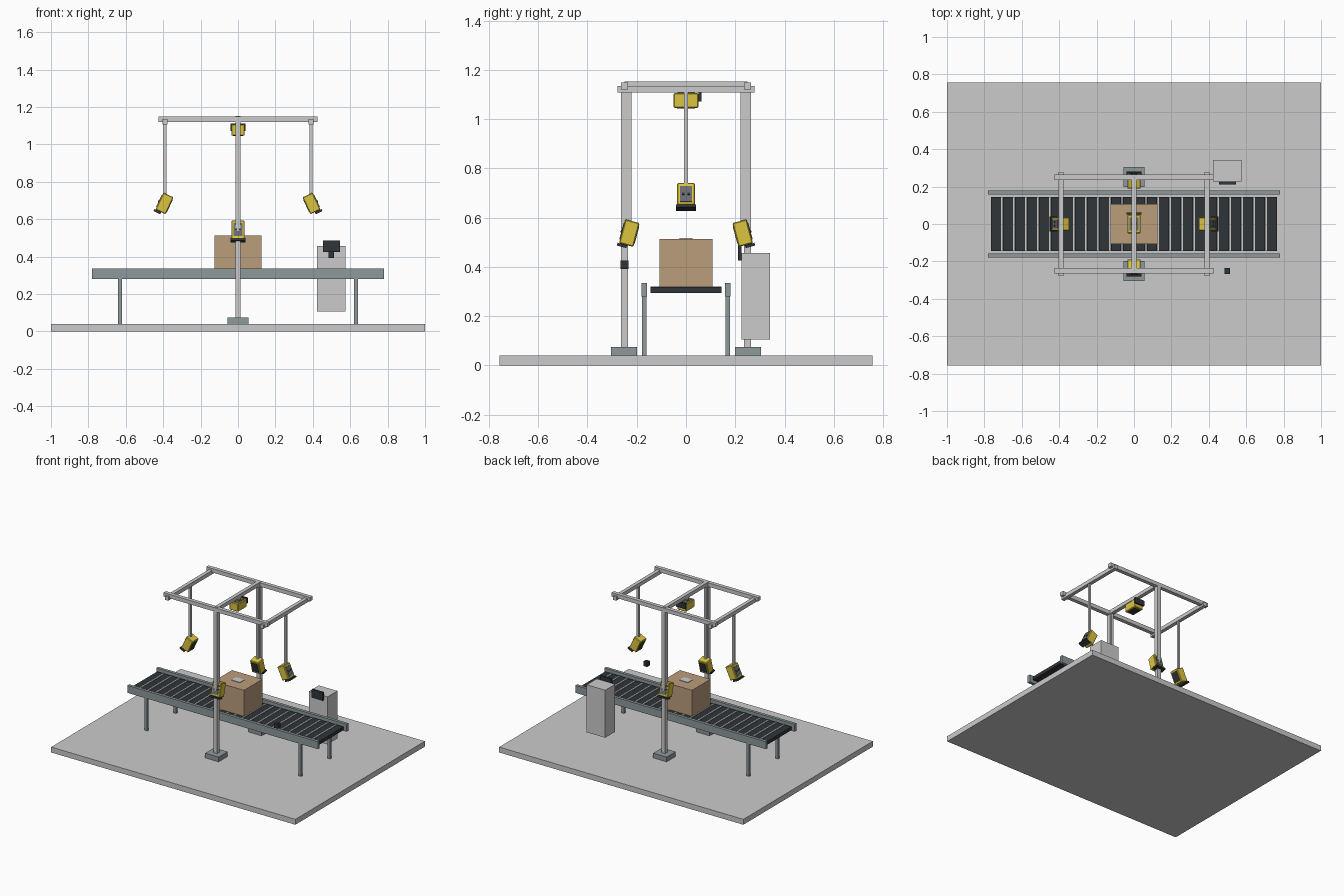
import bpy, math
from mathutils import Matrix, Vector

if "Cube" in bpy.data.objects:
    bpy.data.objects.remove(bpy.data.objects["Cube"])


def material(name, rgb):
    m = bpy.data.materials.new(name)
    m.diffuse_color = (*rgb, 1)
    m.use_nodes = True
    m.node_tree.nodes["Principled BSDF"].inputs["Base Color"].default_value = m.diffuse_color
    return m


YELLOW = material("yellow", (0.72, 0.56, 0.05))
DARK = material("dark", (0.03, 0.035, 0.04))
PANEL = material("panel_grey", (0.14, 0.15, 0.16))
STEEL = material("steel", (0.27, 0.32, 0.33))
CARD = material("cardboard", (0.5, 0.34, 0.2))
LABEL = material("label", (0.8, 0.8, 0.78))


def box(name, x, y, z, mat=None, frame=None, bevel=0):
    """Box from (min, max) ranges, optionally placed by a frame matrix."""
    size = [r[1] - r[0] for r in (x, y, z)]
    mid = Vector([(r[0] + r[1]) / 2 for r in (x, y, z)])
    bpy.ops.mesh.primitive_cube_add(size=1)
    ob = bpy.context.object
    ob.name = name
    ob.data.transform(Matrix.Diagonal((*size, 1)))
    ob.matrix_world = (frame or Matrix()) @ Matrix.Translation(mid)
    if mat:
        ob.data.materials.append(mat)
    if bevel:
        b = ob.modifiers.new("edge", 'BEVEL')
        b.width, b.segments = bevel, 1
    return ob


def around(c, half):
    return (c - half, c + half)


def scanner(name, centre, aim, up):
    """Scanner head: local x is the viewing direction, local z is its top."""
    w, u = Vector(aim).normalized(), Vector(up).normalized()
    f = Matrix((w, u.cross(w), u)).transposed().to_4x4()
    f.translation = centre
    box(name + "_body", (-.03, .03), (-.036, .036), (-.05, .05), YELLOW, f, .004)
    box(name + "_window", (.028, .032), (-.026, .026), (-.036, .036), DARK, f)
    box(name + "_back_panel", (-.033, -.028), (-.024, .024), (-.036, .034), PANEL, f)
    for s in (-1, 1):
        box(name + "_port", (-.036, -.03), around(s * .011, .005), (-.006, .004), DARK, f)
    box(name + "_end_plate", (-.036, .004), (-.04, .04), (-.062, -.05), DARK, f)


# Floor slab
box("floor_slab", (-1, 1), (-.757, .757), (0, .04))

# Conveyor frame
for s in (-1, 1):
    box("conveyor_rail", (-.78, .78), around(s * .169, .011), (.28, .335), STEEL)
    for x in (-.63, .63):
        box("conveyor_leg", around(x, .011), around(s * .169, .009), (.04, .285), STEEL)

# Conveyor bed: dark slats with thin bars between them
pitch = 1.54 / 24
for i in range(24):
    x = -.77 + pitch * (i + .5)
    box("conveyor_slat", around(x, .0258), (-.145, .145), (.293, .318), DARK)
    if i < 23:
        box("conveyor_bar", around(x + pitch / 2, .004), (-.145, .145), (.296, .321))

# Parcel
box("parcel", (-.125, .125), (-.108, .108), (.32, .513), CARD)
box("parcel_label", (-.035, .035), (-.027, .027), (.513, .517), LABEL)

# Posts, feet and top frame
for s in (-1, 1):
    box("post_foot", around(0, .055), around(s * .252, .053), (.04, .075), STEEL)
    box("post", around(0, .014), around(s * .25, .014), (.07, 1.125))
    box("side_scanner_rod", around(0, .009), around(s * .23, .008), (.57, 1.125))
    box("top_long_bar", (-.425, .425), around(s * .25, .014), (1.12, 1.149))
    box("top_end_bar", around(s * .39, .0135), (-.278, .278), (1.107, 1.135))
    box("end_scanner_rod", around(s * .39, .008), (-.008, .008), (.71, 1.115))
box("top_middle_bar", around(0, .014), (-.25, .25), (1.125, 1.152))

# Scanner heads, all aimed at the parcel
a, b = math.radians(25), math.radians(15)
for s, side in ((-1, "left"), (1, "right")):
    scanner(side + "_scanner", (s * .393, 0, .684),
            (-s * math.cos(a), 0, -math.sin(a)), (-s * math.sin(a), 0, math.cos(a)))
for s, side in ((-1, "front"), (1, "back")):
    scanner(side + "_scanner", (0, s * .23, .537),
            (0, -s * math.cos(b), -math.sin(b)), (0, -s * math.sin(b), math.cos(b)))
scanner("top_scanner", (0, 0, 1.076), (0, 0, -1), (0, -1, 0))
box("top_scanner_mount", around(0, .012), (-.012, .012), (1.1, 1.13))

# Control cabinet with screen, and the small sensor
box("control_cabinet", (.422, .574), (.226, .342), (.105, .457))
box("cabinet_screen", (.455, .545), (.212, .226), (.425, .486), DARK)
box("sensor_block", around(.498, .015), around(-.25, .016), (.392, .426), DARK)
